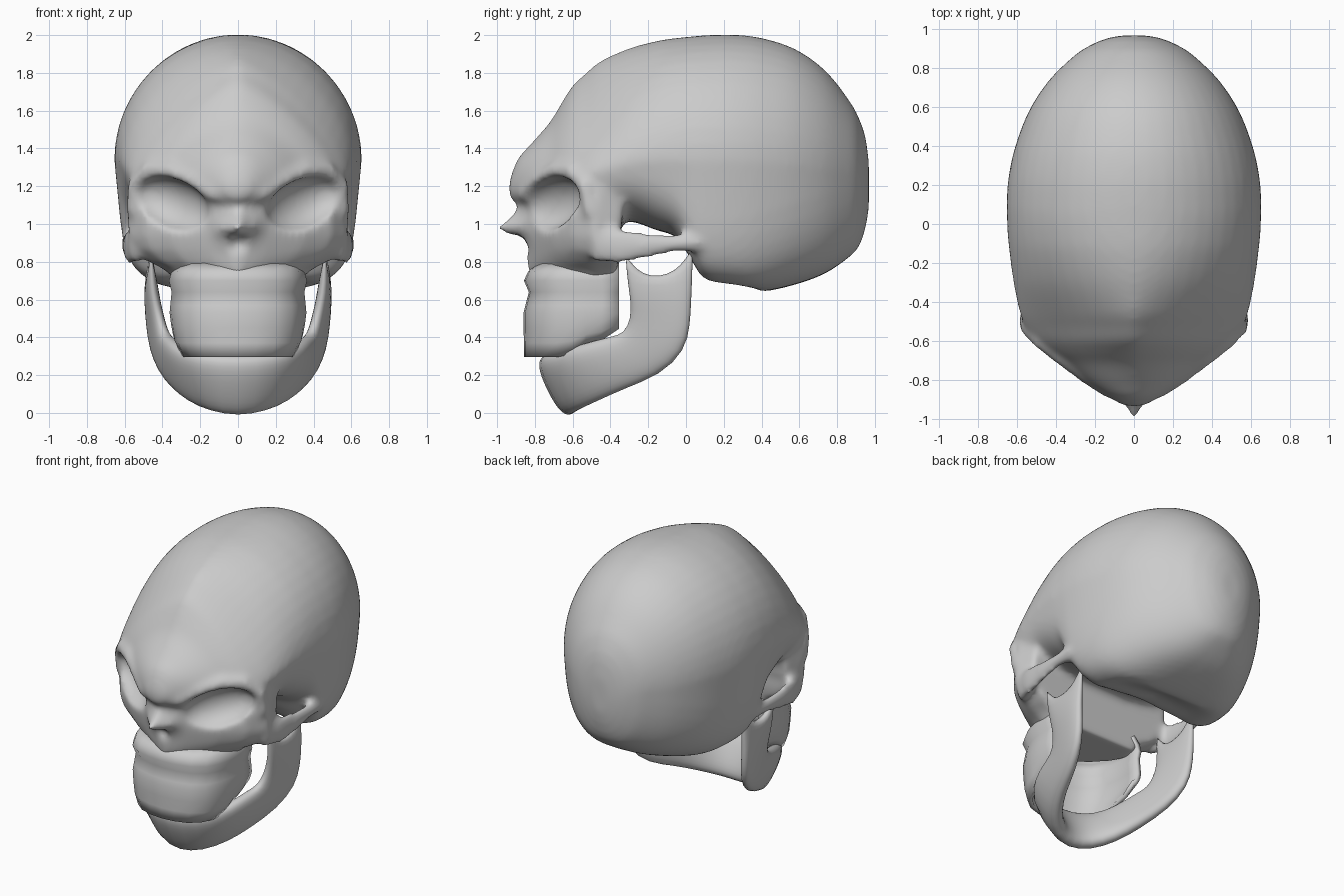
import bpy, bmesh, math
from mathutils import Vector, Matrix

if "Cube" in bpy.data.objects:
    bpy.data.objects.remove(bpy.data.objects["Cube"])

bone = bpy.data.materials.new("bone_grey")
bone.diffuse_color = (0.6, 0.6, 0.6, 1)
bone.use_nodes = True
bone.node_tree.nodes["Principled BSDF"].inputs["Base Color"].default_value = bone.diffuse_color


def make(name, bm):
    bmesh.ops.recalc_face_normals(bm, faces=bm.faces[:])
    me = bpy.data.meshes.new(name)
    bm.to_mesh(me)
    bm.free()
    for p in me.polygons:
        p.use_smooth = True
    me.materials.append(bone)
    ob = bpy.data.objects.new(name, me)
    bpy.context.collection.objects.link(ob)
    return ob


def loft(bm, rings):
    """Closed rings joined into a capped tube."""
    vs = [[bm.verts.new(p) for p in r] for r in rings]
    n = len(rings[0])
    for a, b in zip(vs, vs[1:]):
        for i in range(n):
            j = (i + 1) % n
            bm.faces.new((a[i], a[j], b[j], b[i]))
    bm.faces.new(vs[0][::-1])
    bm.faces.new(vs[-1])


def power(v, e):
    return math.copysign(abs(v) ** (2 / e), v)


def refine(rows, n=4):
    """Smooth curve through a list of equal-length tuples."""
    out = []
    for i in range(len(rows) - 1):
        p = [Vector(rows[min(max(i + k, 0), len(rows) - 1)]) for k in (-1, 0, 1, 2)]
        for k in range(n):
            t = k / n
            out.append((2 * p[1] + (p[2] - p[0]) * t + (2 * p[0] - 5 * p[1] + 4 * p[2] - p[3]) * t * t
                        + (3 * p[1] - p[0] - 3 * p[2] + p[3]) * t ** 3) / 2)
    return out + [Vector(rows[-1])]


def tube(bm, path, n=10):
    """Path of (x, y, z, half thickness, half height)."""
    rings = []
    for i, (x, y, z, w, h) in enumerate(path):
        a, b = path[max(i - 1, 0)], path[min(i + 1, len(path) - 1)]
        t = Vector((b[0] - a[0], b[1] - a[1], b[2] - a[2])).normalized()
        side = t.cross(Vector((0, 0, 1))).normalized()
        up = side.cross(t)
        rings.append([Vector((x, y, z)) + side * w * math.cos(k * math.tau / n)
                      + up * h * math.sin(k * math.tau / n) for k in range(n)])
    loft(bm, rings)


skull = bmesh.new()

# Braincase: y, top, bottom, half width, height of widest point, lower and upper squareness
cases = [
    (.968, 1.33, 1.08, .07, 1.2, 2, 2), (.95, 1.46, .98, .15, 1.22, 2.2, 2),
    (.92, 1.55, .89, .22, 1.25, 2.4, 2), (.87, 1.645, .83, .30, 1.28, 2.7, 2),
    (.74, 1.81, .74, .435, 1.3, 3.1, 2), (.58, 1.925, .68, .54, 1.32, 3.7, 2),
    (.40, 1.985, .643, .61, 1.33, 4.5, 2), (.24, 2.003, .665, .645, 1.34, 5.5, 2),
    (.10, 1.999, .70, .655, 1.34, 6, 2), (.03, 1.993, .80, .653, 1.34, 6, 2),
    (-.05, 1.985, .93, .65, 1.34, 4.5, 1.95), (-.15, 1.97, .965, .64, 1.34, 3.5, 1.86),
    (-.30, 1.93, 1.015, .62, 1.32, 3, 1.66), (-.45, 1.865, 1.0, .59, 1.28, 3, 1.42),
    (-.53, 1.80, 1.0, .56, 1.26, 2.6, 1.36), (-.60, 1.735, 1.0, .515, 1.25, 2.4, 1.37),
    (-.66, 1.64, 1.04, .45, 1.24, 2, 1.45), (-.72, 1.54, 1.08, .36, 1.23, 2, 1.6),
    (-.82, 1.425, 1.1, .235, 1.22, 2, 1.85), (-.89, 1.345, 1.12, .13, 1.2, 2, 2),
    (-.935, 1.23, 1.13, .05, 1.18, 2, 2)]
rings = []
for y, top, bot, hw, mid, e, f in refine(cases):
    ring = []
    for k in range(48):
        c, s = math.cos(k * math.tau / 48), math.sin(k * math.tau / 48)
        q, span = (f, top - mid) if s > 0 else (e, mid - bot)
        v = power(s, q)
        x = hw * power(c, q) * (1 + .09 * min(v, 0))
        z = mid + span * v
        if v < -.8 and 0 < y < .4:       # shallow hollow under the base
            z += .07 * max(0, 1 - (x / .38) ** 2) * math.sin(math.pi * y / .4)
        ring.append((x, y, z))
    rings.append(ring)
loft(skull, rings)

# Face: V-shaped plan at each height (z, front y, half width, back y, nose projection)
plan = [(0, 0), (.1, .035), (.25, .1), (.6, .3), (.85, .5), (1, .73), (.93, 1)]
rings = []
for z, yf, hw, yb, nose in [(.70, -.81, .33, -.37, 0), (.76, -.84, .395, -.365, 0),
                            (.80, -.845, .475, -.36, 0), (.86, -.85, .555, -.35, 0),
                            (.92, -.86, .58, -.35, .03), (.955, -.865, .585, -.35, .10),
                            (.98, -.87, .585, -.34, .15), (1.01, -.87, .588, -.34, .10),
                            (1.05, -.87, .588, -.335, .05), (1.10, -.88, .585, -.33, .01),
                            (1.19, -.92, .58, -.3, 0), (1.3, -.87, .565, -.3, 0)]:
    half = [(hw * u, yf + (yb - yf) * v - nose * max(0, 1 - u / .2), z) for u, v in plan]
    rings.append(half + [(-x, y, h) for x, y, h in half[:0:-1]])
loft(skull, rings)

# Brow ridges and cheek arches, both sides
for s in (1, -1):
    tube(skull, [(s * x, y, z, r, r) for x, y, z, r in
                 [(.0, -.875, 1.15, .05), (.13, -.845, 1.165, .05), (.24, -.775, 1.235, .05),
                  (.36, -.685, 1.285, .05), (.47, -.60, 1.285, .05), (.545, -.53, 1.2, .045),
                  (.55, -.5, 1.05, .045)]])
    tube(skull, [(s * x, y, (a + b) / 2, w, (b - a) / 2) for x, y, a, b, w in
                 [(.45, -.54, .85, .96, .045), (.54, -.46, .79, 1.0, .045),
                  (.575, -.35, .785, .975, .033), (.585, -.2, .82, .955, .03),
                  (.585, -.06, .85, .945, .03), (.57, .08, .85, .96, .045)]])
skull_ob = make("skull", skull)

# Eye socket and nose opening cutters
cut = bmesh.new()
for s in (1, -1):
    m = (Matrix.Translation((s * .35, -.73, 1.105)) @ Matrix.Rotation(s * math.radians(40), 4, 'Z')
         @ Matrix.Rotation(-s * math.radians(16), 4, 'Y') @ Matrix.Diagonal((.25, .125, .135, 1)))
    bmesh.ops.create_uvsphere(cut, u_segments=24, v_segments=14, radius=1, matrix=m)
bmesh.ops.create_uvsphere(cut, u_segments=16, v_segments=10, radius=1,
                          matrix=Matrix.Translation((0, -.89, .885)) @ Matrix.Diagonal((.075, .07, .06, 1)))
cutter = make("socket_cutter", cut)
cutter.hide_render = True
cutter.hide_set(True)


def remesh(ob, size):
    m = ob.modifiers.new("fuse", 'REMESH')
    m.mode = 'VOXEL'
    m.voxel_size = size
    m.use_smooth_shade = True


remesh(skull_ob, .018)
mod = skull_ob.modifiers.new("sockets", 'BOOLEAN')
mod.operation = 'DIFFERENCE'
mod.solver = 'EXACT'
mod.object = cutter
remesh(skull_ob, .018)
mod = skull_ob.modifiers.new("soften", 'SMOOTH')
mod.factor = .5
mod.iterations = 9

# Upper teeth: U-shaped wall, stepped bottom edge rising to the back
steps = [(-.9, .3), (-.62, .3), (-.55, .36), (-.45, .385), (-.35, .45)]


def bottom(y):
    for (a, za), (b, zb) in zip(steps, steps[1:]):
        if y <= b:
            return za + (zb - za) * (y - a) / (b - a)
    return steps[-1][1]


half = [(.10, .008), (.2, .035), (.28, .09), (.325, .17), (.345, .25),
        (.355, .32), (.355, .40), (.35, .49)]
arch = [(-x, d) for x, d in half[::-1]] + [(0, 0)] + half
teeth = bmesh.new()
rows = []
for z, yf, xs in [(.295, -.857, .88), (.37, -.858, .97), (.45, -.86, 1.0), (.53, -.86, 1.02),
                  (.57, -.85, 1.01), (.64, -.832, .99), (.70, -.858, 1.03), (.75, -.835, .99),
                  (.80, -.78, .86)]:
    row = []
    for x, d in arch:
        y = yf + d * (-.355 - yf) / .49
        zb = bottom(y)
        h = zb + (z - .3) * (.53 - zb) / .23 if z < .53 else z
        row.append(teeth.verts.new((x * xs, y, h)))
    rows.append(row)
for a, b in zip(rows, rows[1:]):
    for i in range(len(arch) - 1):
        teeth.faces.new((a[i], a[i + 1], b[i + 1], b[i]))
teeth_ob = make("upper_teeth", teeth)
mod = teeth_ob.modifiers.new("wall", 'SOLIDIFY')
mod.thickness = .03
mod.offset = -1

# Lower jaw: upper/front edge and lower/back edge at each station, half thickness
right = [((.46, -.325, .83), (.46, .04, .87), .025), ((.455, -.31, .68), (.465, .035, .69), .035),
         ((.44, -.295, .59), (.468, .03, .59), .04), ((.415, -.295, .5), (.462, .025, .47), .042),
         ((.39, -.33, .42), (.445, .0, .33), .045), ((.365, -.40, .405), (.39, -.13, .20), .05),
         ((.345, -.50, .38), (.32, -.33, .125), .055), ((.295, -.63, .34), (.24, -.47, .06), .06),
         ((.18, -.73, .31), (.13, -.58, .01), .065), ((0, -.765, .3), (0, -.61, -.015), .068)]
flip = Vector((-1, 1, 1))
full = [(Vector(p), Vector(q), w) for p, q, w in right]
full += [(p * flip, q * flip, w) for p, q, w in full[-2::-1]]
jaw = bmesh.new()
rings = []
for i, (p, q, w) in enumerate(full):
    a, b = full[max(i - 1, 0)], full[min(i + 1, len(full) - 1)]
    axis = (q - p) / 2
    side = ((b[0] + b[1]) - (a[0] + a[1])).cross(axis).normalized()
    ring = []
    for k in range(16):
        c, s = math.cos(k * math.tau / 16), math.sin(k * math.tau / 16)
        pt = (p + q) / 2 + axis * power(c, 2.6) + side * w * power(s, 2.6)
        if i in (0, len(full) - 1):      # notch between the two upper prongs
            pt.z -= .13 * max(0, 1 - 1.3 * c * c)
        ring.append(pt)
    rings.append(ring)
loft(jaw, rings)
# Replace the end caps by strips that follow the notch
for cap in [f for f in jaw.faces if len(f.verts) == 16]:
    vs = sorted(cap.verts, key=lambda v: v.index)
    jaw.verts.index_update()
    vs = sorted(cap.verts, key=lambda v: v.index)
    jaw.faces.remove(cap)
    for k in range(1, 7):
        jaw.faces.new((vs[k], vs[k + 1], vs[15 - k], vs[16 - k]))
    jaw.faces.new((vs[0], vs[1], vs[15]))
    jaw.faces.new((vs[7], vs[8], vs[9]))
jaw_ob = make("lower_jaw", jaw)
mod = jaw_ob.modifiers.new("round", 'SUBSURF')
mod.levels = mod.render_levels = 1

# Keep hard edges on the teeth
bpy.ops.object.select_all(action='DESELECT')
teeth_ob.select_set(True)
bpy.context.view_layer.objects.active = teeth_ob
bpy.ops.object.shade_smooth_by_angle(angle=math.radians(70))
